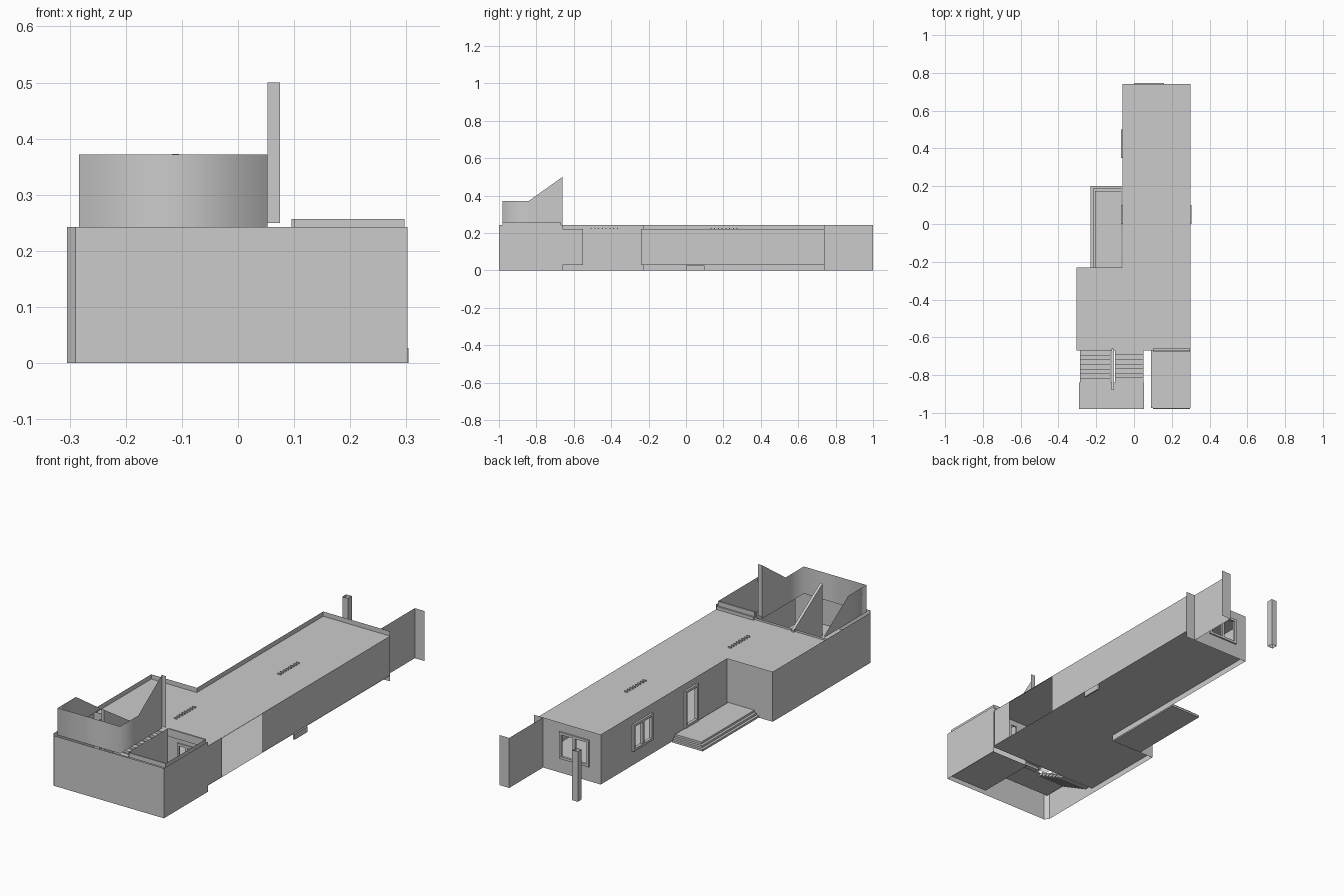
import bpy, bmesh
from mathutils import Vector

if "Cube" in bpy.data.objects:
    bpy.data.objects.remove(bpy.data.objects["Cube"])

grey = bpy.data.materials.new("plain_grey")
grey.use_nodes = True
COLOUR = (0.6, 0.6, 0.6, 1)
grey.diffuse_color = COLOUR
grey.node_tree.nodes["Principled BSDF"].inputs["Base Color"].default_value = COLOUR

FLOOR, ROOF, TOP = 0.03, 0.22, 0.243


def finish(name, bm, smooth=False):
    mesh = bpy.data.meshes.new(name)
    bm.to_mesh(mesh)
    bm.free()
    mesh.materials.append(grey)
    for poly in mesh.polygons:
        poly.use_smooth = smooth
    obj = bpy.data.objects.new(name, mesh)
    bpy.context.scene.collection.objects.link(obj)
    return obj


def polygon(name, points):
    bm = bmesh.new()
    bm.faces.new([bm.verts.new(p) for p in points])
    return finish(name, bm)


def slab(name, outline, z, up=True):
    pts = [(x, y, z) for x, y in outline]
    return polygon(name, pts if up else pts[::-1])


def add_box(bm, x0, x1, y0, y1, z0, z1):
    made = bmesh.ops.create_cube(bm, size=1)["verts"]
    for v in made:
        v.co = ((x0 + x1) / 2 + v.co.x * (x1 - x0),
                (y0 + y1) / 2 + v.co.y * (y1 - y0),
                (z0 + z1) / 2 + v.co.z * (z1 - z0))


def boxes(name, items):
    bm = bmesh.new()
    for item in items:
        add_box(bm, *item)
    return finish(name, bm)


def wall(name, start, end, z0, z1, holes=()):
    """Thin upright wall; each hole is (from, to, bottom, top) along its length."""
    a, b = Vector(start), Vector(end)
    length = (b - a).length
    us = sorted({0, length, *[u for h in holes for u in h[:2]]})
    zs = sorted({z0, z1, *[z for h in holes for z in h[2:]]})
    bm = bmesh.new()
    for u0, u1 in zip(us, us[1:]):
        for w0, w1 in zip(zs, zs[1:]):
            um, wm = (u0 + u1) / 2, (w0 + w1) / 2
            if any(h[0] < um < h[1] and h[2] < wm < h[3] for h in holes):
                continue
            corners = [(u0, w0), (u1, w0), (u1, w1), (u0, w1)]
            bm.faces.new([bm.verts.new((*a.lerp(b, u / length), w)) for u, w in corners])
    bmesh.ops.remove_doubles(bm, verts=bm.verts, dist=0.0001)
    return finish(name, bm)


def frame(name, axis, at, depth, lo, hi, z0, z1, mullion=True, t=0.012):
    """Opening surround on a wall facing x or y."""
    bars = [(lo, lo + t, z0, z1), (hi - t, hi, z0, z1), (lo, hi, z1 - t, z1), (lo, hi, z0, z0 + t)]
    if mullion:
        mid = (lo + hi) / 2
        bars.append((mid - t / 2, mid + t / 2, z0, z1))
    d0, d1 = sorted((at, at + depth))
    if axis == "x":
        boxes(name, [(d0, d1, u0, u1, w0, w1) for u0, u1, w0, w1 in bars])
    else:
        boxes(name, [(u0, u1, d0, d1, w0, w1) for u0, u1, w0, w1 in bars])


# Floor and roof
plan = [(-0.305, -0.67), (0.3, -0.67), (0.3, 0.74), (-0.06, 0.74), (-0.06, -0.23), (-0.305, -0.23)]
slab("floor_underside", plan, FLOOR - 0.002, up=False)
slab("floor", plan, FLOOR)
slab("ceiling", plan, ROOF - 0.004, up=False)
slab("roof", plan, ROOF)

# House walls
wall("left_wall_front", (0.3, -0.66), (0.3, -0.55), FLOOR, ROOF)
wall("left_wall_back", (0.3, -0.24), (0.3, 0.74), FLOOR, ROOF)
wall("back_wall", (0.3, 0.74), (-0.06, 0.74), 0, TOP, [(0.14, 0.3, 0.07, 0.2)])
wall("right_wall", (-0.06, 0.74), (-0.06, -0.23), 0, TOP,
     [(0.24, 0.39, 0.07, 0.2), (0.64, 0.74, FLOOR, 0.21)])
wall("terrace_wall", (-0.06, -0.23), (-0.305, -0.23), 0, TOP)
wall("wing_wall", (-0.305, -0.23), (-0.305, -0.98), 0, TOP)
wall("corner_chamfer", (-0.305, -0.98), (-0.29, -1), 0, TOP)
wall("front_wall", (-0.29, -1), (0.302, -1), 0, TOP)
wall("court_side_wall", (0.302, -1), (0.302, -0.66), 0, TOP)
wall("inner_front_wall", (-0.305, -0.67), (0.3, -0.67), FLOOR, ROOF + 0.01,
     [(0.03, 0.165, FLOOR, 0.2), (0.45, 0.55, 0.05, 0.2)])

# Window and door surrounds
frame("back_window_frame", "y", 0.735, 0.012, 0.0, 0.16, 0.07, 0.2)
frame("right_window_frame", "x", -0.055, -0.015, 0.35, 0.5, 0.07, 0.2)
frame("door_frame", "x", -0.055, -0.015, 0.0, 0.1, FLOOR, 0.21, mullion=False)
frame("court_window_frame", "y", -0.668, -0.008, 0.145, 0.245, 0.05, 0.2)

# Terrace steps and the small side step
boxes("terrace_steps", [(-0.23 + i * 0.012, -0.065, -0.23, 0.2 - i * 0.012, i * 0.01, i * 0.01 + 0.01)
                        for i in range(3)])
boxes("side_step", [(0.296, 0.304, 0.0, 0.1, 0.0, 0.027)])

# Back garden screen and hollow post
wall("garden_screen", (0.25, 0.74), (0.25, 1), 0, TOP)
wall("garden_screen_end", (0.302, 1), (0.25, 1), 0, TOP)
post = [(-0.08, 0.915), (-0.05, 0.915), (-0.05, 0.945), (-0.08, 0.945)]
for i in range(4):
    wall("post_side", post[i], post[(i + 1) % 4], 0, TOP)

# Sunken court with raised rim
court = [(0.095, -0.975), (0.297, -0.975), (0.297, -0.675), (0.095, -0.675)]
slab("court_floor", [(0.09, -0.975), (0.3, -0.975), (0.3, -0.67), (0.09, -0.67)], 0.004)
for i, name in enumerate(["front", "left", "back", "right"]):
    p, q = court[i], court[(i + 1) % 4]
    low = ROOF if name == "back" else 0.005
    wall("court_" + name, p, q, low, 0.257)
boxes("court_rim", [(0.1, 0.297, -0.98, -0.974, 0.235, 0.257),
                    (0.1, 0.297, -0.676, -0.66, 0.22, 0.235),
                    (0.1, 0.297, -0.676, -0.668, 0.235, 0.257)])

# Stair landing and two flights of steps
slab("stair_landing", [(-0.29, -0.98), (0.053, -0.98), (0.053, -0.84), (-0.29, -0.84)], 0.12)
STEPS = 7
run = 0.17 / STEPS
for name, x0, x1, z_back in (("lower_flight", -0.285, -0.125, FLOOR), ("upper_flight", -0.1, 0.05, ROOF)):
    treads = []
    for i in range(STEPS):
        z = 0.12 + (z_back - 0.12) * (i + 0.5) / STEPS
        y = -0.84 + i * run
        treads.append((x0, x1, y, y + run, z - 0.012, z))
    boxes(name, treads)

# Stair enclosure: three walls shaded as one soft sweep
XL, XR, YF, YM, YB = -0.283, 0.053, -0.98, -0.84, -0.66
bm = bmesh.new()
columns = [(XL, YB, 0.25), (XL, YM, 0.372), (XL, YF, 0.372), (XR, YF, 0.372), (XR, YM, 0.372), (XR, YB, 0.5)]
pairs = [(bm.verts.new((x, y, 0.24)), bm.verts.new((x, y, z))) for x, y, z in columns]
for (a, b), (c, d) in zip(pairs, pairs[1:]):
    bm.faces.new((a, c, d, b))
finish("stair_enclosure", bm, smooth=True)
wall("enclosure_return", (XR, YB), (0.075, YB), 0.25, 0.5)

# Sloped fin between the flights
bm = bmesh.new()
fin = bm.faces.new([bm.verts.new((-0.118, y, z)) for y, z in
                    ((YB, 0.23), (-0.88, 0.373), (-0.88, 0.12), (-0.84, 0.12), (YB, 0.21))])
out = bmesh.ops.extrude_face_region(bm, geom=[fin])["geom"]
bmesh.ops.translate(bm, vec=(0.013, 0, 0), verts=[g for g in out if isinstance(g, bmesh.types.BMVert)])
bmesh.ops.recalc_face_normals(bm, faces=bm.faces)
finish("stair_fin", bm)

# Roof vents
for name, x, y in (("back_vent", 0.13, 0.2), ("front_vent", 0.02, -0.44)):
    boxes(name, [(x - 0.008, x + 0.008, y - 0.07 + i * 0.02, y - 0.064 + i * 0.02, ROOF, ROOF + 0.006)
                 for i in range(8)])
